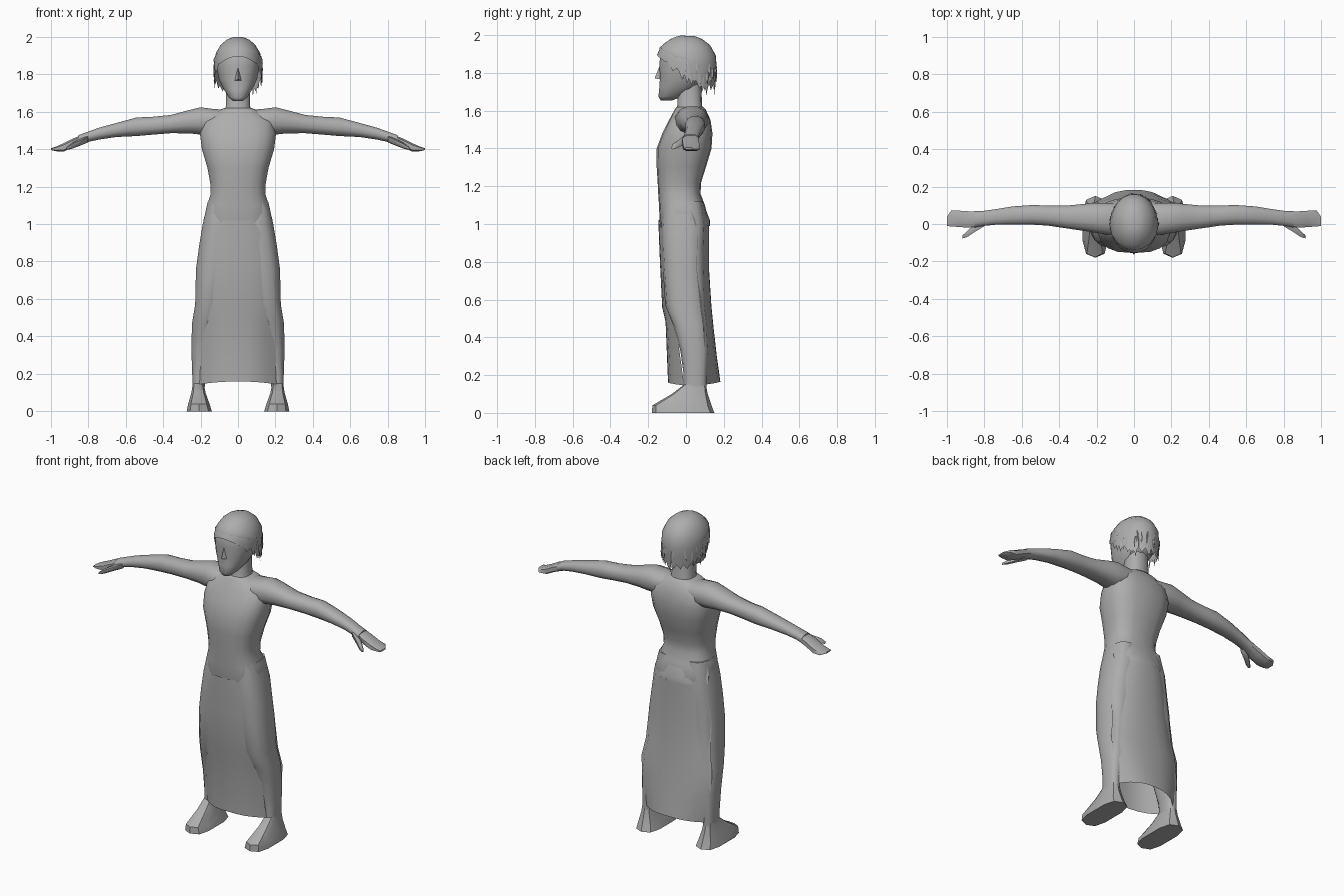
import bpy, bmesh, math, random
from mathutils import Vector

if "Cube" in bpy.data.objects:
    bpy.data.objects.remove(bpy.data.objects["Cube"])

random.seed(4)
grey = bpy.data.materials.new("plain grey")
grey.diffuse_color = (0.42, 0.42, 0.42, 1)
grey.use_nodes = True
grey.node_tree.nodes["Principled BSDF"].inputs["Base Color"].default_value = grey.diffuse_color


def finish(name, bm, angle=60):
    bmesh.ops.recalc_face_normals(bm, faces=bm.faces)
    me = bpy.data.meshes.new(name)
    bm.to_mesh(me)
    bm.free()
    ob = bpy.data.objects.new(name, me)
    bpy.context.collection.objects.link(ob)
    me.materials.append(grey)
    bpy.ops.object.select_all(action='DESELECT')
    ob.select_set(True)
    bpy.context.view_layer.objects.active = ob
    bpy.ops.object.shade_smooth_by_angle(angle=math.radians(angle))
    return ob


def skin(bm, rings, closed=True, caps=True):
    rows = [[bm.verts.new(p) for p in r] for r in rings]
    n = len(rows[0])
    for a, b in zip(rows, rows[1:]):
        for i in range(n if closed else n - 1):
            j = (i + 1) % n
            bm.faces.new((a[i], a[j], b[j], b[i]))
    if caps:
        bm.faces.new(rows[0])
        bm.faces.new(rows[-1])


def loft(name, rows, place, n=14, power=0.8, angle=60):
    """Rows are (position, min a, max a, min b, max b); place maps (a, b, position) to xyz."""
    rings = []
    for t, a0, a1, b0, b1 in rows:
        ring = []
        for k in range(n):
            w = 2 * math.pi * (k + 0.5) / n
            c, s = math.cos(w), math.sin(w)
            ca = math.copysign(abs(c) ** power, c)
            sb = math.copysign(abs(s) ** power, s)
            ring.append(place((a0 + a1 + (a1 - a0) * ca) / 2, (b0 + b1 + (b1 - b0) * sb) / 2, t))
        rings.append(ring)
    bm = bmesh.new()
    skin(bm, rings)
    return finish(name, bm, angle)


def upright(side=1):
    return lambda a, b, t: Vector((side * a, b, t))


def sideways(side):
    return lambda a, b, t: Vector((side * t, a, b))


def sym(rows):
    return [(z, -w, w, y0, y1) for z, w, y0, y1 in rows]


# Torso down to the hips
loft("torso", sym([(0.92, .15, -.12, .10), (1.02, .185, -.14, .12), (1.10, .168, -.143, .10),
                   (1.16, .147, -.147, .077), (1.22, .15, -.15, .08), (1.30, .165, -.155, .105),
                   (1.40, .195, -.155, .135), (1.48, .205, -.125, .14), (1.55, .195, -.09, .13),
                   (1.605, .11, -.06, .105), (1.62, .07, -.05, .09)]), upright(), 18, 0.75)
loft("neck", sym([(1.57, .085, -.07, .1), (1.63, .066, -.045, .085), (1.76, .065, -.05, .08)]), upright())

# Head with a flat-sided face
loft("head", sym([(1.655, .025, -.135, -.07), (1.675, .05, -.147, -.02), (1.72, .078, -.143, .06),
                  (1.77, .103, -.14, .10), (1.84, .116, -.142, .125), (1.90, .116, -.14, .13),
                  (1.95, .09, -.11, .10), (1.975, .05, -.06, .06)]), upright(), 16, 0.85)
bm = bmesh.new()
nose = [bm.verts.new(p) for p in ((0, -.138, 1.84), (-.02, -.135, 1.765), (.02, -.135, 1.765),
                                  (0, -.166, 1.772))]
for f in ((0, 1, 3), (0, 3, 2), (1, 2, 3)):
    bm.faces.new([nose[i] for i in f])
finish("nose", bm)

# Hair cap: low at the nape, raised over the forehead, with a ragged hem
N = 40


def hem(w):
    back = (1 + math.sin(w)) / 2
    return 1.895 - 0.165 * min(1, back * 1.25) ** 0.9


def hair_point(w, z):
    h = max(0, (z - 1.86) / 0.14) if z > 1.86 else (1.86 - z) / 0.36
    r = math.sqrt(max(0, 1 - h * h))
    return Vector((.127 * r * math.cos(w), .002 + .16 * r * math.sin(w), z))


bm = bmesh.new()
rings = []
for t in (0.02, 0.08, 0.2, 0.4, 0.6, 0.8, 1):
    ring = []
    for k in range(N):
        w = 2 * math.pi * k / N
        rag = (0.022 if k % 2 else -0.008) * (math.sin(w) > -0.6) * (t == 1)
        ring.append(hair_point(w, 2.0 + (hem(w) - 2.0) * t - rag))
    rings.append(ring)
skin(bm, rings, caps=False)
bm.verts.ensure_lookup_table()
bm.faces.new(bm.verts[:N])
finish("hair_cap", bm)

# Loose hair locks around the sides and back
bm = bmesh.new()
for k in range(54):
    w = math.radians(random.uniform(-12, 192))
    z = hem(w) + random.uniform(-0.005, 0.1)
    p, q = hair_point(w - .07, z), hair_point(w + .07, z)
    drop = random.uniform(.035, .06)
    tip = hair_point(w + random.uniform(-.08, .08), max(z - drop, 1.68))
    out = Vector((math.cos(w), math.sin(w), 0)) * random.uniform(.004, .012)
    top = hair_point(w, z + .03)
    vs = [bm.verts.new(v) for v in (p, q, tip + out, top + out * .3)]
    bm.faces.new((vs[0], vs[2], vs[3]))
    bm.faces.new((vs[2], vs[1], vs[3]))
finish("hair_locks", bm)

# Swept fringe across the forehead
bm = bmesh.new()
rings = []
for i in range(9):
    w = math.radians(180 + 180 * i / 8)
    low = 1.85 + 0.06 * math.sin(math.pi * i / 8)
    rings.append([hair_point(w, z) + Vector((math.cos(w), math.sin(w), 0)) * o
                  for z, o in ((low + .05, -.002), (low + .025, .006), (low, -.004))])
skin(bm, rings, closed=False, caps=False)
finish("fringe", bm)

for side, tag in ((1, "left"), (-1, "right")):
    # Arm and flat hand, drooping toward the tip
    loft(tag + "_arm", [(.06, -.05, .11, 1.50, 1.61), (.14, -.06, .115, 1.475, 1.617),
                        (.20, -.05, .115, 1.475, 1.625), (.26, -.04, .11, 1.482, 1.61),
                        (.36, -.025, .10, 1.483, 1.583), (.46, -.01, .10, 1.475, 1.573),
                        (.54, -.005, .103, 1.468, 1.57), (.65, -.005, .095, 1.463, 1.54),
                        (.74, -.005, .08, 1.45, 1.515), (.81, -.012, .07, 1.435, 1.49),
                        (.85, -.02, .07, 1.42, 1.475)], sideways(side), 12, 0.85)
    loft(tag + "_hand", [(.82, -.01, .068, 1.435, 1.48), (.88, -.022, .07, 1.41, 1.458),
                         (.93, -.018, .073, 1.385, 1.432), (.975, -.015, .074, 1.388, 1.412),
                         (.998, -.012, .04, 1.395, 1.404)], sideways(side), 8, 0.6)
    loft(tag + "_thumb", [(.80, -.015, .02, 1.435, 1.475), (.85, -.045, 0, 1.415, 1.45),
                          (.89, -.072, -.035, 1.40, 1.43), (.915, -.078, -.06, 1.395, 1.41)],
         sideways(side), 6)
    # Leg and wedge-shaped foot
    loft(tag + "_leg", [(1.12, .02, .162, -.12, .085), (1.0, .005, .19, -.13, .105),
                        (.88, .01, .21, -.128, .10), (.76, .03, .226, -.122, .10),
                        (.57, .08, .23, -.11, .105), (.47, .10, .247, -.07, .115),
                        (.33, .13, .25, -.03, .12), (.20, .17, .245, -.012, .11),
                        (.12, .178, .243, -.012, .108)], upright(side), 14, 0.8)
    loft(tag + "_foot", [(.15, .182, .242, -.01, .105), (.10, .172, .25, -.075, .115),
                         (.04, .15, .268, -.178, .135), (0, .137, .276, -.18, .15)],
         upright(side), 10, 0.65, 40)


# Long skirt panels, curved round the legs; rows are (z, half width, middle y, edge y)
def panel(name, rows):
    bm = bmesh.new()
    rings = []
    for z, hw, yc, ye in rows:
        ring = []
        for i in range(9):
            u = i / 4 - 1
            lift = 0.015 * (1 - u * u) if z < 0.2 else 0
            ring.append(Vector((hw * u, yc + (ye - yc) * abs(u) ** 2.6, z + lift)))
        rings.append(ring)
    skin(bm, rings, closed=False, caps=False)
    finish(name, bm)


panel("front_panel", [(1.02, .08, -.146, -.138), (.95, .125, -.144, -.125), (.8, .165, -.138, -.108),
                      (.56, .19, -.126, -.08), (.48, .19, -.108, -.055), (.145, .205, -.095, -.01)])
panel("back_panel", [(1.03, .17, .122, .06), (.95, .185, .122, .06), (.76, .215, .122, .055),
                     (.56, .225, .135, .075), (.45, .245, .146, .09), (.3, .235, .163, .10),
                     (.15, .2, .182, .105)])
# Hip flap at the back, overlapping the skirt
panel("hip_flap", [(1.15, .145, .08, .0), (1.09, .165, .10, .02), (1.02, .185, .126, .04),
                   (.99, .185, .128, .05)])
